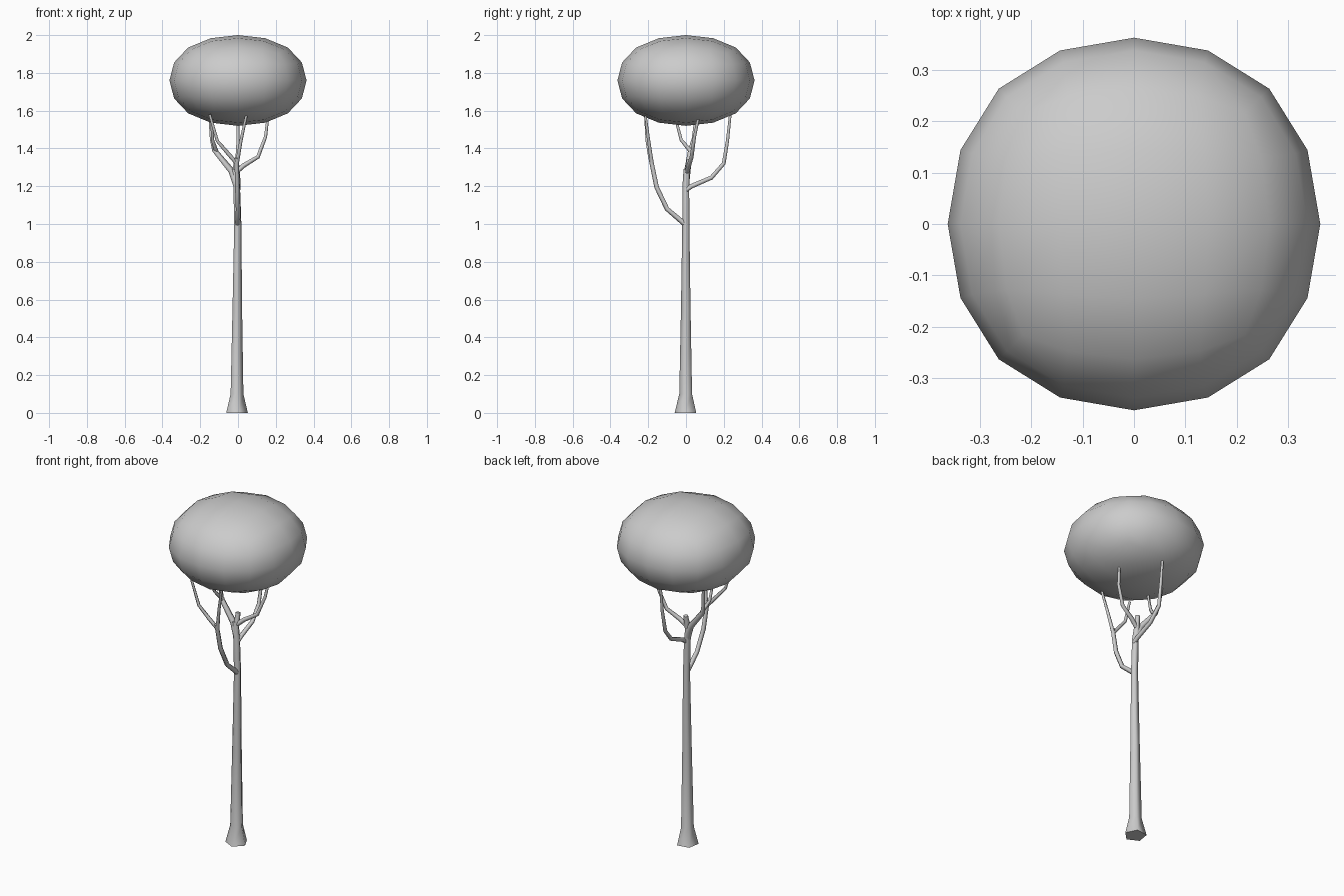
import bpy, bmesh
from math import sin, cos, radians
from mathutils import Vector

if "Cube" in bpy.data.objects:
    bpy.data.objects.remove(bpy.data.objects["Cube"])

grey = bpy.data.materials.new("light_grey")
grey.use_nodes = True
GREY = (0.6, 0.6, 0.6, 1)
grey.diffuse_color = GREY
grey.node_tree.nodes["Principled BSDF"].inputs["Base Color"].default_value = GREY


def add_object(name, bm):
    bmesh.ops.recalc_face_normals(bm, faces=bm.faces)
    mesh = bpy.data.meshes.new(name)
    bm.to_mesh(mesh)
    bm.free()
    mesh.materials.append(grey)
    obj = bpy.data.objects.new(name, mesh)
    bpy.context.collection.objects.link(obj)
    return obj


def limb(name, path, sides=5):
    """Tapered tube through (x, y, z, radius) points."""
    bm = bmesh.new()
    points = [Vector(p[:3]) for p in path]
    rings = []
    for i, p in enumerate(points):
        ahead = points[min(i + 1, len(points) - 1)]
        tangent = ahead - points[max(i - 1, 0)]
        turn = Vector((0, 0, 1)).rotation_difference(tangent)
        if i == 0 and name == "trunk":
            turn.identity()
        ring = []
        for k in range(sides):
            a = radians(63 + 360 * k / sides)
            ring.append(bm.verts.new(p + turn @ Vector((cos(a), sin(a), 0)) * path[i][3]))
        rings.append(ring)
    for low, high in zip(rings, rings[1:]):
        for k in range(sides):
            n = (k + 1) % sides
            bm.faces.new((low[k], low[n], high[n], high[k])).smooth = True
    bm.faces.new(rings[0])
    bm.faces.new(rings[-1])
    return add_object(name, bm)


# Trunk with flared foot, leaning into the upper left limb
limb("trunk", [(-.008, 0, 0, .061), (-.007, 0, .1, .036), (-.005, 0, .55, .027),
               (-.002, 0, 1, .02), (-.008, 0, 1.2, .019), (-.02, .005, 1.29, .018)])

# Upper limbs
limb("upper_right_branch", [(-.008, 0, 1.2, .018), (-.035, .008, 1.28, .018), (-.125, .025, 1.39, .014),
                            (-.14, .04, 1.45, .01), (-.15, .055, 1.58, .008)])
limb("upper_right_twig", [(-.115, .025, 1.385, .012), (-.135, -.025, 1.445, .009),
                          (-.14, -.055, 1.56, .007)])
limb("upper_left_branch", [(-.015, .005, 1.27, .013), (.03, .015, 1.31, .013), (.105, .03, 1.355, .011),
                           (.145, .045, 1.46, .009), (.16, .07, 1.58, .007)])
limb("crown_stem", [(-.015, .003, 1.25, .017), (-.01, .018, 1.34, .014)])

# Back branch
limb("back_branch", [(0, 0, 1.18, .013), (0, .03, 1.2, .013), (0, .135, 1.245, .012),
                     (-.005, .2, 1.32, .011), (0, .22, 1.44, .009), (0, .235, 1.58, .007)])

# Front branch and its fork
limb("front_branch", [(-.002, 0, .995, .015), (-.002, -.035, 1.025, .014), (0, -.1, 1.08, .013),
                      (-.004, -.155, 1.195, .013), (-.008, -.187, 1.35, .012)])
limb("front_right_fork", [(-.006, -.18, 1.32, .011), (-.05, -.192, 1.37, .011),
                          (-.11, -.205, 1.44, .009), (-.15, -.215, 1.58, .007)])
limb("front_left_fork", [(-.006, -.18, 1.32, .011), (.015, -.197, 1.44, .009),
                         (.045, -.215, 1.58, .007)])

# Rounded crown from a smoothed box
bm = bmesh.new()
bmesh.ops.create_cube(bm, size=1)
bmesh.ops.scale(bm, vec=(.865, .865, .572), verts=bm.verts)
bmesh.ops.translate(bm, vec=(0, 0, 1.76), verts=bm.verts)
for f in bm.faces:
    f.smooth = True
crown = add_object("crown", bm)
rounding = crown.modifiers.new("rounding", "SUBSURF")
rounding.levels = rounding.render_levels = 2
